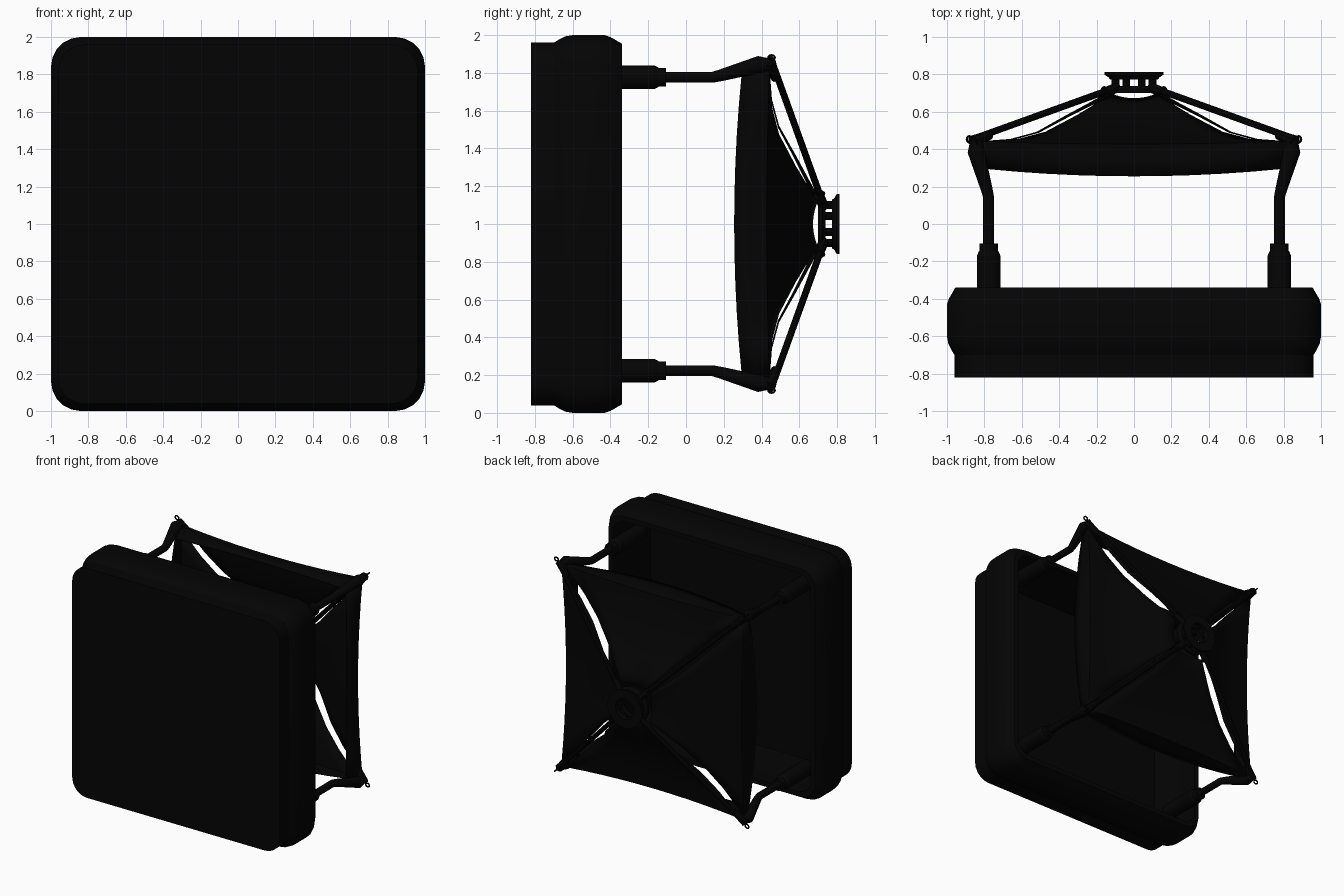
import bpy, bmesh, math
from mathutils import Vector, Matrix

if "Cube" in bpy.data.objects:
    bpy.data.objects.remove(bpy.data.objects["Cube"])

black = bpy.data.materials.new("matte black")
black.diffuse_color = (0.0012, 0.0012, 0.0012, 1)
black.use_nodes = True
black.node_tree.nodes["Principled BSDF"].inputs["Base Color"].default_value = black.diffuse_color
CENTRE = Vector((0, 0, 1))


def finish(name, bm, angle=35):
    bmesh.ops.recalc_face_normals(bm, faces=bm.faces)
    me = bpy.data.meshes.new(name)
    bm.to_mesh(me)
    bm.free()
    me.materials.append(black)
    ob = bpy.data.objects.new(name, me)
    ob.location = CENTRE
    bpy.context.collection.objects.link(ob)
    bpy.ops.object.select_all(action='DESELECT')
    ob.select_set(True)
    bpy.context.view_layer.objects.active = ob
    bpy.ops.object.shade_smooth_by_angle(angle=math.radians(angle))
    return ob


def loft(bm, rings, cap=True, close=False):
    """Skin a list of equal closed rings of points."""
    vs = [[bm.verts.new(p) for p in r] for r in rings]
    n = len(vs[0])
    pairs = list(zip(vs, vs[1:])) + ([(vs[-1], vs[0])] if close else [])
    for a, b in pairs:
        for i in range(n):
            bm.faces.new((a[i], a[(i + 1) % n], b[(i + 1) % n], b[i]))
    if cap and not close:
        bm.faces.new(vs[0])
        bm.faces.new(vs[-1])


def tube(bm, path, radii, sides=12):
    path = [Vector(p) for p in path]
    rings = []
    for i, p in enumerate(path):
        d = (path[min(i + 1, len(path) - 1)] - path[max(i - 1, 0)]).normalized()
        u = d.cross(Vector((1, 0, 0))).normalized()
        v = d.cross(u)
        rings.append([p + radii[i] * (u * math.cos(t) + v * math.sin(t))
                      for t in (2 * math.pi * k / sides for k in range(sides))])
    loft(bm, rings)


def lathe(bm, profile, sides=32, close=False):
    """Revolve (radius, y) points about the y axis."""
    loft(bm, [[Vector((r * math.cos(t), y, r * math.sin(t)))
               for t in (2 * math.pi * k / sides for k in range(sides))]
              for r, y in profile], close=close)


def rounded_square(half, rad, y, seg=5):
    pts = []
    for q in range(4):
        cx, cz = [(1, 1), (-1, 1), (-1, -1), (1, -1)][q]
        for k in range(seg + 1):
            t = math.pi / 2 * (q + k / seg)
            pts.append(Vector((cx * (half - rad) + rad * math.cos(t), y,
                               cz * (half - rad) + rad * math.sin(t))))
    return pts


def small_ring(bm, centre, radius=0.017, thick=0.006):
    rings = []
    for i in range(12):
        a = 2 * math.pi * i / 12
        d = Vector((0.7071 * math.cos(a), math.sin(a), 0.7071 * math.cos(a)))
        n = Vector((0.7071, 0, -0.7071))
        rings.append([centre + d * (radius + thick * math.cos(t)) + n * thick * math.sin(t)
                      for t in (math.pi / 3 * k for k in range(6))])
    loft(bm, rings, close=True)


# Hollow square box with a padded rim and a rounded recess, open at the back
bm = bmesh.new()
shell = [(0.96, -0.82), (0.96, -0.70), (0.978, -0.67), (0.993, -0.64), (1.0, -0.60),
         (1.0, -0.43), (0.99, -0.40), (0.955, -0.34)]
rings = [rounded_square(h, 0.16 - (1 - h) * 0.6, y) for h, y in shell]
rings += [rounded_square(0.915, 0.12, -0.34), rounded_square(0.92, 0.12, -0.42),
          rounded_square(0.915, 0.11, -0.62), rounded_square(0.89, 0.06, -0.805)]
loft(bm, rings)
finish("padded_box", bm, 30)

# Parts repeated at the four corners, turned about the y axis
for i in range(4):
    turn = Matrix.Rotation(i * math.pi / 2, 4, 'Y')

    def corner(x, y):
        return Vector((x, y, x))

    # Socket holding the arm
    bm = bmesh.new()
    tube(bm, [corner(0.777, -0.5), corner(0.777, -0.17)], [0.063, 0.063], 16)
    tube(bm, [corner(0.777, -0.17), corner(0.777, -0.145)], [0.063, 0.052], 16)
    tube(bm, [corner(0.777, -0.16), corner(0.777, -0.105)], [0.05, 0.05], 16)
    bm.transform(turn)
    finish("arm_socket", bm)

    # Bent arm
    bm = bmesh.new()
    tube(bm, [corner(0.777, -0.2), corner(0.777, 0.14), corner(0.786, 0.18),
              corner(0.845, 0.39), corner(0.845, 0.45)],
         [0.029, 0.029, 0.031, 0.045, 0.03])
    bm.transform(turn)
    finish("bent_arm", bm)

    # Strut to the hub with a knuckle and wire loops at its ends
    bm = bmesh.new()
    tube(bm, [corner(0.845, 0.46), corner(0.11, 0.725)], [0.018, 0.018], 10)
    tube(bm, [corner(0.862, 0.44), corner(0.77, 0.476)], [0.034, 0.024], 8)
    tube(bm, [corner(0.155, 0.703), corner(0.09, 0.73)], [0.027, 0.027], 8)
    small_ring(bm, corner(0.882, 0.453))
    small_ring(bm, corner(0.16, 0.715))
    bm.transform(turn)
    finish("strut", bm)

    # Stretched cloth panel: rows of (height, half width, y, mid sag in height, mid sag in y)
    rows = [(0.79, 0.785, 0.295, -0.04, 0.04), (0.83, 0.82, 0.37, 0.0, 0.03),
            (0.84, 0.81, 0.44, 0.03, 0.015), (0.66, 0.62, 0.452, 0.01, 0.0),
            (0.52, 0.475, 0.49, 0.01, 0.0), (0.36, 0.305, 0.58, 0.0, 0.01),
            (0.23, 0.19, 0.65, 0.0, 0.015), (0.15, 0.12, 0.695, 0.0, 0.025)]
    bm = bmesh.new()
    n = 10
    grid = []
    for h, w, y, sh, sy in rows:
        line = []
        for k in range(n + 1):
            u = 2 * k / n - 1
            s = 1 - u * u
            line.append(bm.verts.new((u * w, y - sy * s, h - sh * s)))
        grid.append(line)
    for a, b in zip(grid, grid[1:]):
        for k in range(n):
            bm.faces.new((a[k], a[k + 1], b[k + 1], b[k]))
    bm.transform(turn)
    ob = finish("cloth_panel", bm, 40)
    mod = ob.modifiers.new("thickness", 'SOLIDIFY')
    mod.thickness = 0.006
    mod.offset = 0

# Spool-shaped hub: two flanged rings joined by posts
bm = bmesh.new()
lathe(bm, [(0.085, 0.772), (0.128, 0.772), (0.137, 0.785), (0.158, 0.798),
           (0.158, 0.812), (0.085, 0.812)], close=True)
lathe(bm, [(0.085, 0.70), (0.15, 0.70), (0.15, 0.722), (0.13, 0.738), (0.085, 0.738)],
      close=True)
for k in range(8):
    a = math.pi / 4 * (k + 0.5)
    x, z = 0.108 * math.cos(a), 0.108 * math.sin(a)
    tube(bm, [(x, 0.73, z), (x, 0.78, z)], [0.021, 0.021], 8)
finish("hub", bm)
